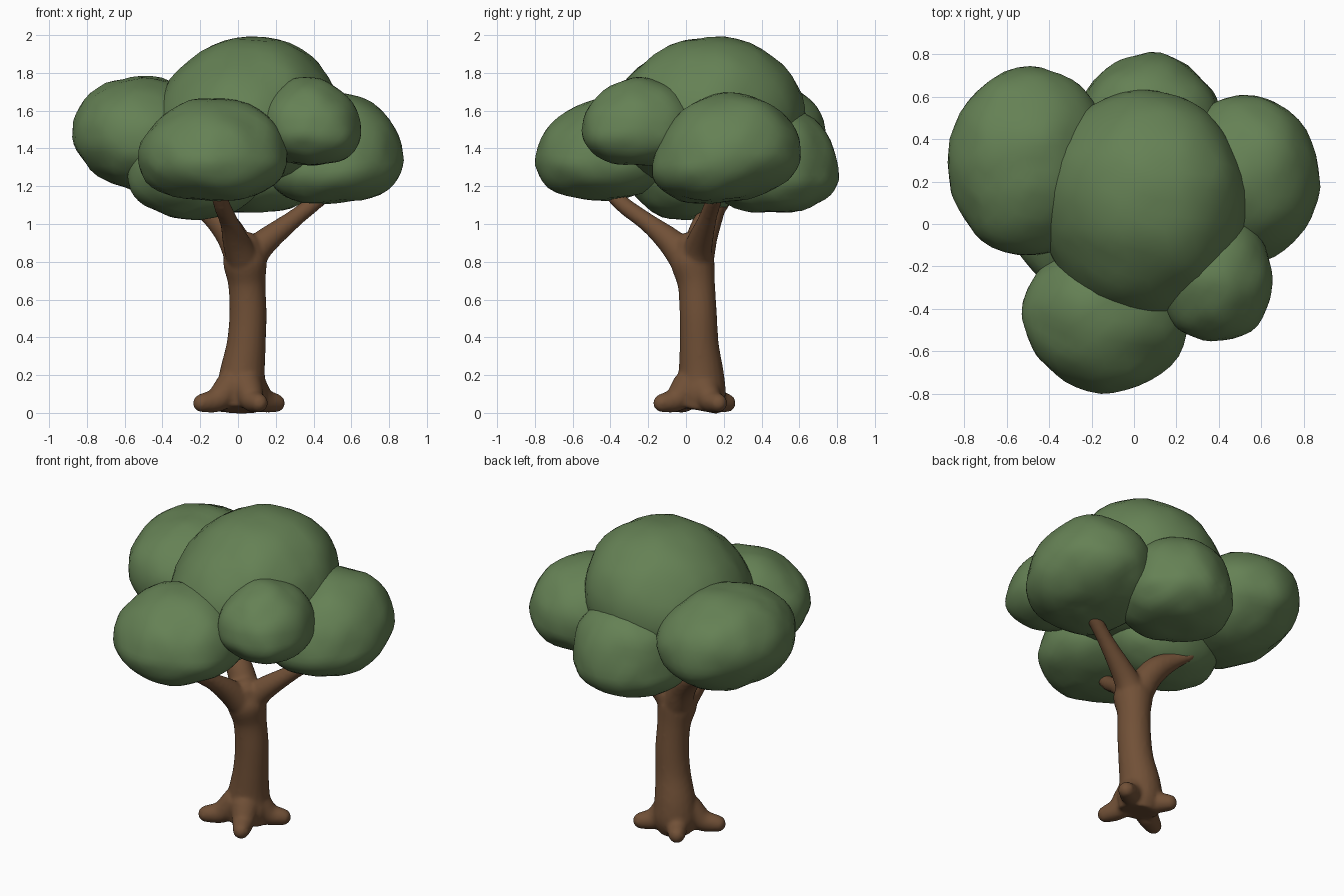
import bpy, bmesh, math
from mathutils import Vector, noise

if "Cube" in bpy.data.objects:
    bpy.data.objects.remove(bpy.data.objects["Cube"])


def material(name, rgb):
    m = bpy.data.materials.new(name)
    m.diffuse_color = (*rgb, 1)
    m.use_nodes = True
    m.node_tree.nodes["Principled BSDF"].inputs["Base Color"].default_value = m.diffuse_color
    return m


LEAF = material("leaf green", (0.13, 0.22, 0.09))
BARK = material("bark brown", (0.165, 0.081, 0.038))


def add_object(name, bm, mat):
    me = bpy.data.meshes.new(name)
    bm.to_mesh(me)
    bm.free()
    me.materials.append(mat)
    me.polygons.foreach_set("use_smooth", [True] * len(me.polygons))
    ob = bpy.data.objects.new(name, me)
    bpy.context.collection.objects.link(ob)
    return ob


def leaf_clump(name, xr, yr, zr, waist, lean=(0, 0), tilt=(0, 0), top=2.0, low=2.2):
    """Lumpy clump filling the given ranges, widest at the waist height."""
    bm = bmesh.new()
    bmesh.ops.create_icosphere(bm, subdivisions=4, radius=1)
    cx, cy = sum(xr) / 2, sum(yr) / 2
    rx, ry = (xr[1] - xr[0]) / 2, (yr[1] - yr[0]) / 2
    for v in bm.verts:
        d = v.co.copy()
        p = top if d.z > 0 else low
        d /= (math.hypot(d.x, d.y) ** p + abs(d.z) ** p) ** (1 / p)
        h = zr[1] - waist if d.z > 0 else waist - zr[0]
        q = Vector((cx + rx * d.x + lean[0] * d.z, cy + ry * d.y + lean[1] * d.z,
                    waist + h * d.z + tilt[0] * d.x + tilt[1] * d.y))
        bump = 0.018 * noise.noise(q * 4.0) + 0.010 * noise.noise(q * 9.0)
        v.co = q + v.co * bump
    add_object(name, bm, LEAF)


# Foliage
leaf_clump("crown_clump", (-0.45, 0.53), (-0.43, 0.62), (1.22, 2.0), 1.50, (0.05, 0.08), (0, -0.02), top=2.0)
leaf_clump("left_clump", (-0.88, -0.10), (-0.16, 0.74), (1.17, 1.78), 1.46, (-0.04, 0.02), low=2.0)
leaf_clump("right_clump", (0.15, 0.88), (-0.18, 0.60), (1.11, 1.69), 1.33, (-0.02, 0.03), (0.04, 0.02))
leaf_clump("front_clump", (-0.52, 0.27), (-0.79, -0.06), (1.12, 1.66), 1.34, (0.0, 0.06), (0, -0.03), low=2.1)
leaf_clump("front_right_clump", (0.11, 0.65), (-0.56, 0.06), (1.31, 1.77), 1.49, (-0.03, 0.04), (0.02, -0.03))
leaf_clump("back_clump", (-0.28, 0.42), (0.12, 0.80), (1.06, 1.61), 1.26, (0, 0), top=2.3)
leaf_clump("lower_clump", (-0.58, 0.12), (-0.32, 0.30), (1.02, 1.52), 1.26, (0, 0), low=2.0)

# Trunk, branches and roots: rounded tubes fused into one skin
bark = bmesh.new()


def tube(nodes, sides=20, steps=6):
    """Tube through (x, y, z, radius) nodes, smoothly interpolated, with round ends."""
    pts = [Vector(n) for n in nodes]
    pts = [2 * pts[0] - pts[1]] + pts + [2 * pts[-1] - pts[-2]]
    path = []
    for a, b, c, d in zip(pts, pts[1:], pts[2:], pts[3:]):
        for i in range(steps):
            t = i / steps
            path.append(0.5 * (2 * b + (c - a) * t + (2 * a - 5 * b + 4 * c - d) * t * t
                               + (3 * b - a - 3 * c + d) * t ** 3))
    path.append(pts[-2])
    last, ax = path[-1], (path[-1] - path[-2]).xyz.normalized()
    for k in (30, 60, 85):
        a = math.radians(k)
        path.append(Vector((*(last.xyz + ax * last.w * math.sin(a)), last.w * math.cos(a))))
    rings = []
    for i, p in enumerate(path):
        axis = (path[min(i + 1, len(path) - 1)].xyz - path[max(i - 1, 0)].xyz).normalized()
        u = axis.cross(Vector((0.3, 0.9, 0.05))).normalized()
        w = axis.cross(u)
        rings.append([bark.verts.new(p.xyz + p.w * (u * math.cos(s) + w * math.sin(s)))
                      for s in (2 * math.pi * j / sides for j in range(sides))])
    for r, q in zip(rings, rings[1:]):
        for j in range(sides):
            k = (j + 1) % sides
            bark.faces.new((r[j], r[k], q[k], q[j]))
    bark.faces.new(rings[0][::-1])
    bark.faces.new(rings[-1])


# trunk
tube([(0.02, 0.06, 0.015, 0.115), (0.02, 0.075, 0.10, 0.135), (0.022, 0.08, 0.20, 0.122),
      (0.043, 0.07, 0.36, 0.104), (0.053, 0.065, 0.52, 0.099), (0.047, 0.055, 0.68, 0.099),
      (0.037, 0.035, 0.80, 0.116), (0.035, 0.03, 0.87, 0.092)])
# branches
tube([(0.05, 0.05, 0.80, 0.09), (0.13, 0.07, 0.895, 0.072), (0.30, 0.115, 1.03, 0.048),
      (0.43, 0.15, 1.135, 0.043), (0.52, 0.18, 1.22, 0.04)])
tube([(0.03, 0.01, 0.80, 0.09), (-0.01, -0.08, 0.905, 0.072), (-0.045, -0.20, 1.005, 0.05),
      (-0.085, -0.33, 1.10, 0.044), (-0.11, -0.42, 1.19, 0.04)])
tube([(0.02, 0.06, 0.82, 0.09), (-0.03, 0.085, 0.93, 0.082), (-0.09, 0.115, 1.01, 0.074),
      (-0.18, 0.16, 1.075, 0.05), (-0.26, 0.21, 1.11, 0.025)])
# roots
for x, y in [(-0.19, -0.05), (0.11, -0.125), (0.20, 0.17), (-0.085, 0.215)]:
    dx, dy = x - 0.02, y - 0.06
    tube([(0.02 + dx * 0.25, 0.06 + dy * 0.25, 0.14, 0.09),
          (0.02 + dx * 0.62, 0.06 + dy * 0.62, 0.07, 0.066), (x, y, 0.052, 0.05)])

trunk = add_object("trunk", bark, BARK)
fuse = trunk.modifiers.new("fuse", 'REMESH')
fuse.mode = 'VOXEL'
fuse.voxel_size = 0.012
fuse.use_smooth_shade = True
soft = trunk.modifiers.new("soften", 'SMOOTH')
soft.factor = 0.5
soft.iterations = 6
